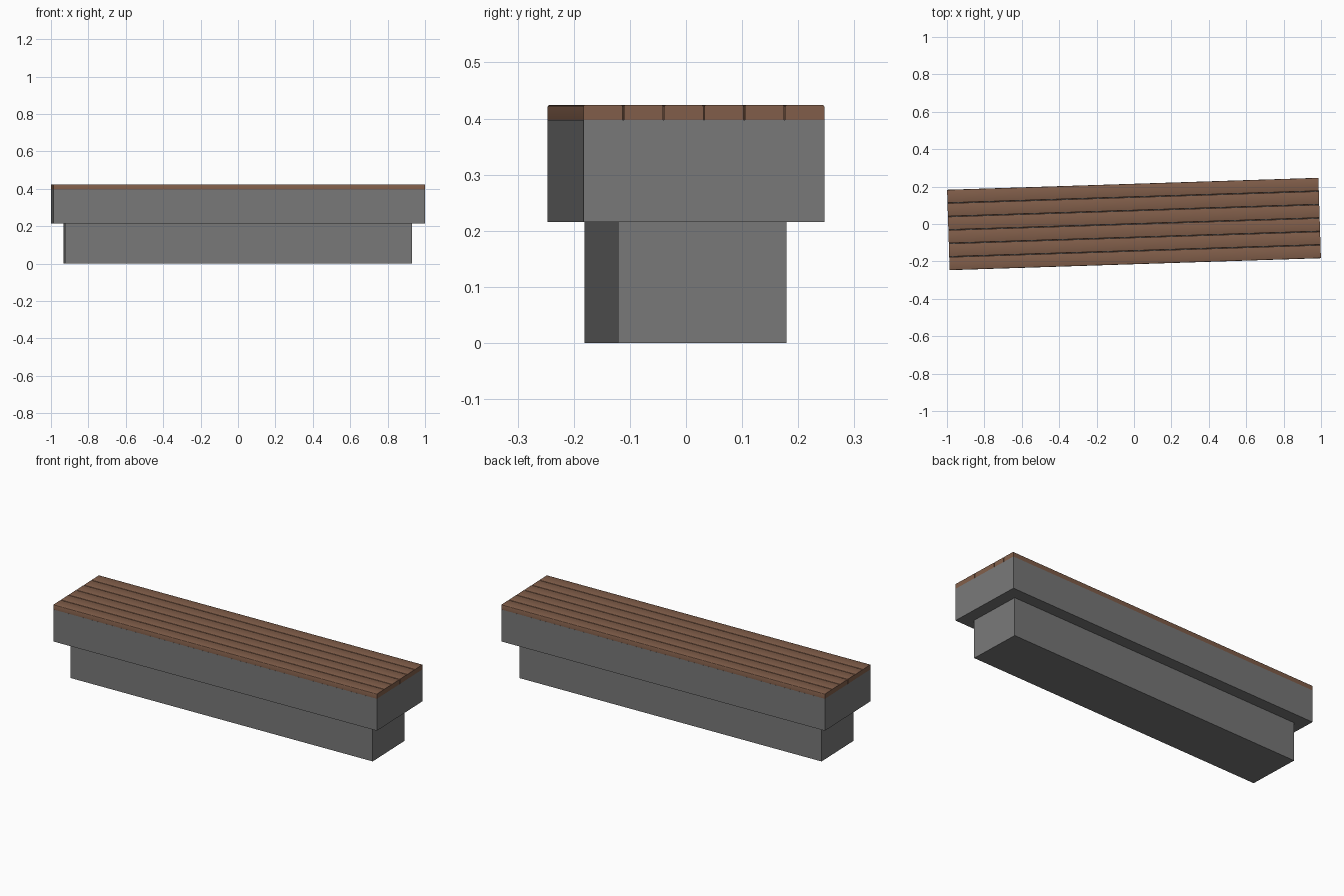
import bpy, bmesh, math
from mathutils import Matrix

if "Cube" in bpy.data.objects:
    bpy.data.objects.remove(bpy.data.objects["Cube"])

ANGLE = math.atan(0.0322)  # the whole bench is turned slightly


def material(name, rgb):
    m = bpy.data.materials.new(name)
    m.diffuse_color = (*rgb, 1)
    m.use_nodes = True
    m.node_tree.nodes["Principled BSDF"].inputs["Base Color"].default_value = m.diffuse_color
    return m


concrete = material("concrete_grey", (0.19, 0.19, 0.19))
wood = material("brown_wood", (0.22, 0.112, 0.068))


def box(name, size, centre, mat, chamfer=0):
    bm = bmesh.new()
    bmesh.ops.create_cube(bm, size=1)
    bmesh.ops.scale(bm, vec=size, verts=bm.verts)
    if chamfer:  # soften only the long top edges
        edges = [e for e in bm.edges if all(v.co.z > 0 for v in e.verts)
                 and abs(e.verts[0].co.x - e.verts[1].co.x) > 0.1]
        bmesh.ops.bevel(bm, geom=edges, offset=chamfer, segments=2,
                        profile=0.5, affect='EDGES')
        for f in bm.faces:
            f.smooth = True
        for e in bm.edges:  # keep the ends and underside crisp
            if e.calc_face_angle(0) > math.radians(60):
                e.smooth = False
    bmesh.ops.translate(bm, vec=centre, verts=bm.verts)
    bm.transform(Matrix.Rotation(ANGLE, 4, 'Z'))
    me = bpy.data.meshes.new(name)
    bm.to_mesh(me)
    bm.free()
    me.materials.append(mat)
    ob = bpy.data.objects.new(name, me)
    bpy.context.collection.objects.link(ob)


# Concrete plinth and wider seat block
box("plinth", (1.855, 0.30, 0.216), (-0.002, -0.001, 0.108), concrete)
box("seat_block", (1.986, 0.43, 0.181), (0, 0, 0.3065), concrete)

# Six long planks with narrow gaps
pitch, gap = 0.0719, 0.002
for i in range(6):
    box(f"plank_{i + 1}", (1.986, pitch - gap, 0.027),
        (0, (i - 2.5) * pitch, 0.4105), wood, 0.003)
